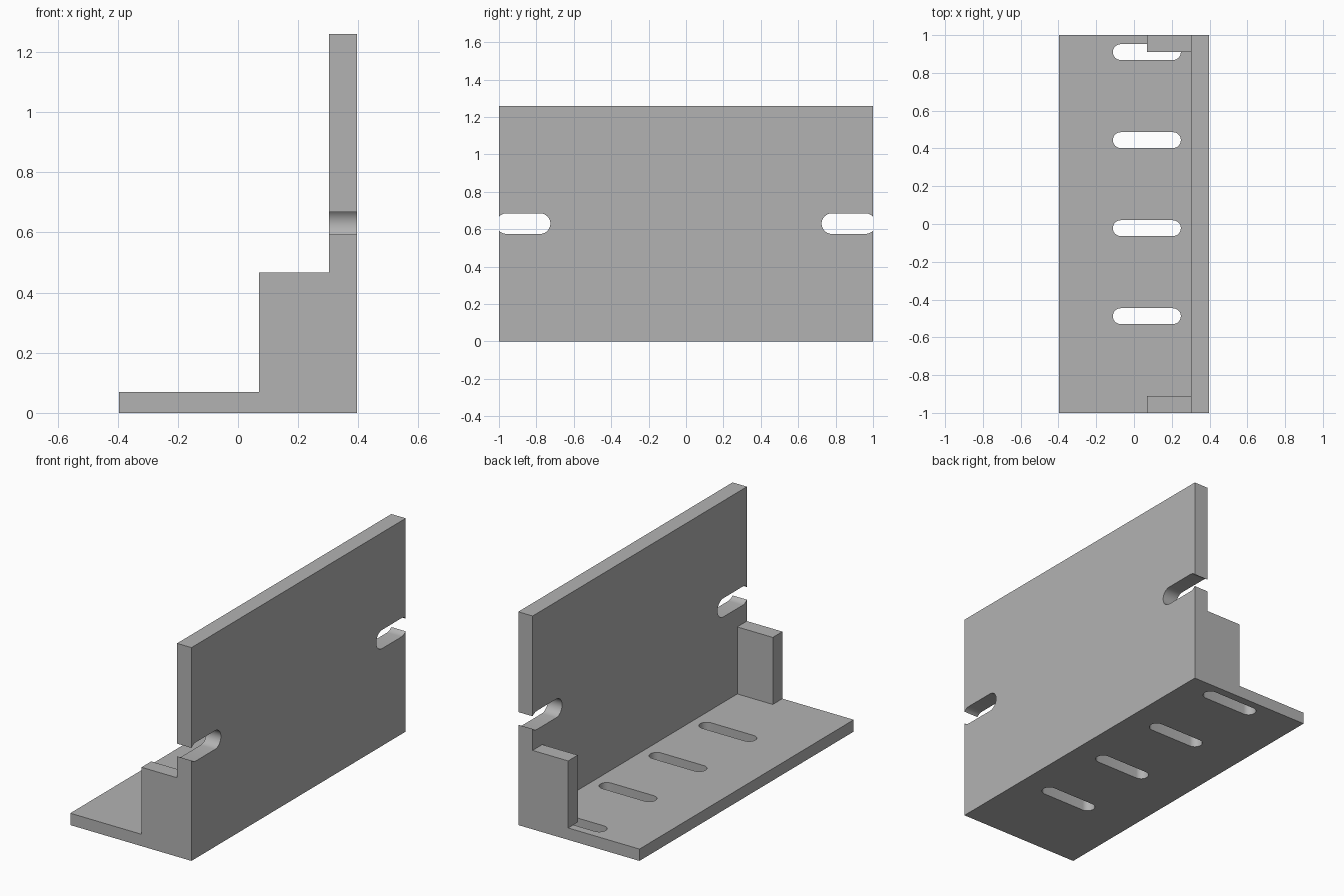
import bpy
import bmesh
import math

if "Cube" in bpy.data.objects:
    bpy.data.objects.remove(bpy.data.objects["Cube"], do_unlink=True)

HALF_X, HALF_Y, HEIGHT = 0.396, 1.0, 1.26
BASE_T, WALL_X = 0.07, 0.302
GUSSET_X, GUSSET_Z, GUSSET_T = 0.07, 0.466, 0.09

grey = bpy.data.materials.new("plain grey")
grey.use_nodes = True
colour = (0.45, 0.45, 0.45, 1)
grey.diffuse_color = colour
grey.node_tree.nodes["Principled BSDF"].inputs["Base Color"].default_value = colour


def prism(name, points, depth):
    """Extrude a closed 3D outline along the depth vector."""
    bm = bmesh.new()
    face = bm.faces.new([bm.verts.new(p) for p in points])
    extruded = bmesh.ops.extrude_face_region(bm, geom=[face])["geom"]
    verts = [g for g in extruded if isinstance(g, bmesh.types.BMVert)]
    bmesh.ops.translate(bm, verts=verts, vec=depth)
    bmesh.ops.recalc_face_normals(bm, faces=bm.faces)
    mesh = bpy.data.meshes.new(name)
    bm.to_mesh(mesh)
    bm.free()
    mesh.materials.append(grey)
    obj = bpy.data.objects.new(name, mesh)
    bpy.context.collection.objects.link(obj)
    return obj


def slot_outline(start, end, radius, steps=16):
    """Round-ended slot running along the first axis."""
    outline = []
    for centre, turn in ((end, -math.pi / 2), (start, math.pi / 2)):
        for i in range(steps + 1):
            a = turn + math.pi * i / steps
            outline.append((centre + radius * math.cos(a), radius * math.sin(a)))
    return outline


def combine(target, tool, operation):
    """Apply a boolean and discard the helper."""
    tool.hide_render = True
    mod = target.modifiers.new(operation.lower(), 'BOOLEAN')
    mod.operation, mod.object, mod.solver = operation, tool, 'EXACT'
    bpy.context.view_layer.objects.active = target
    bpy.ops.object.modifier_apply(modifier=mod.name)
    bpy.data.objects.remove(tool, do_unlink=True)


# L-shaped bracket: base plate and upright wall
profile = [(-HALF_X, 0), (HALF_X, 0), (HALF_X, HEIGHT),
           (WALL_X, HEIGHT), (WALL_X, BASE_T), (-HALF_X, BASE_T)]
bracket = prism("angle_bracket", [(x, -HALF_Y, z) for x, z in profile],
                (0, 2 * HALF_Y, 0))

# Four slots through the base
for i in range(4):
    y = 0.91 - 0.466 * i
    outline = slot_outline(-0.07, 0.206, 0.042)
    cutter = prism("base_slot", [(u, y + v, -0.1) for u, v in outline], (0, 0, 0.3))
    combine(bracket, cutter, 'DIFFERENCE')

# Open slots at both ends of the wall
for side in (-1, 1):
    outline = slot_outline(0.78, 0.96, 0.055)
    cutter = prism("wall_slot", [(0.2, side * u, 0.63 + v) for u, v in outline],
                   (0.4, 0, 0))
    combine(bracket, cutter, 'DIFFERENCE')

# Corner blocks at both ends, merged into the bracket
for side in (-1, 1):
    corners = [(GUSSET_X, BASE_T), (WALL_X + 0.04, BASE_T),
               (WALL_X + 0.04, GUSSET_Z), (GUSSET_X, GUSSET_Z)]
    block = prism("corner_block", [(x, side * HALF_Y, z) for x, z in corners],
                  (0, -side * GUSSET_T, 0))
    combine(bracket, block, 'UNION')

# Smooth slot ends, crisp edges elsewhere
bpy.ops.object.select_all(action='DESELECT')
bracket.select_set(True)
bpy.context.view_layer.objects.active = bracket
bpy.ops.object.shade_smooth_by_angle(angle=math.radians(30))
